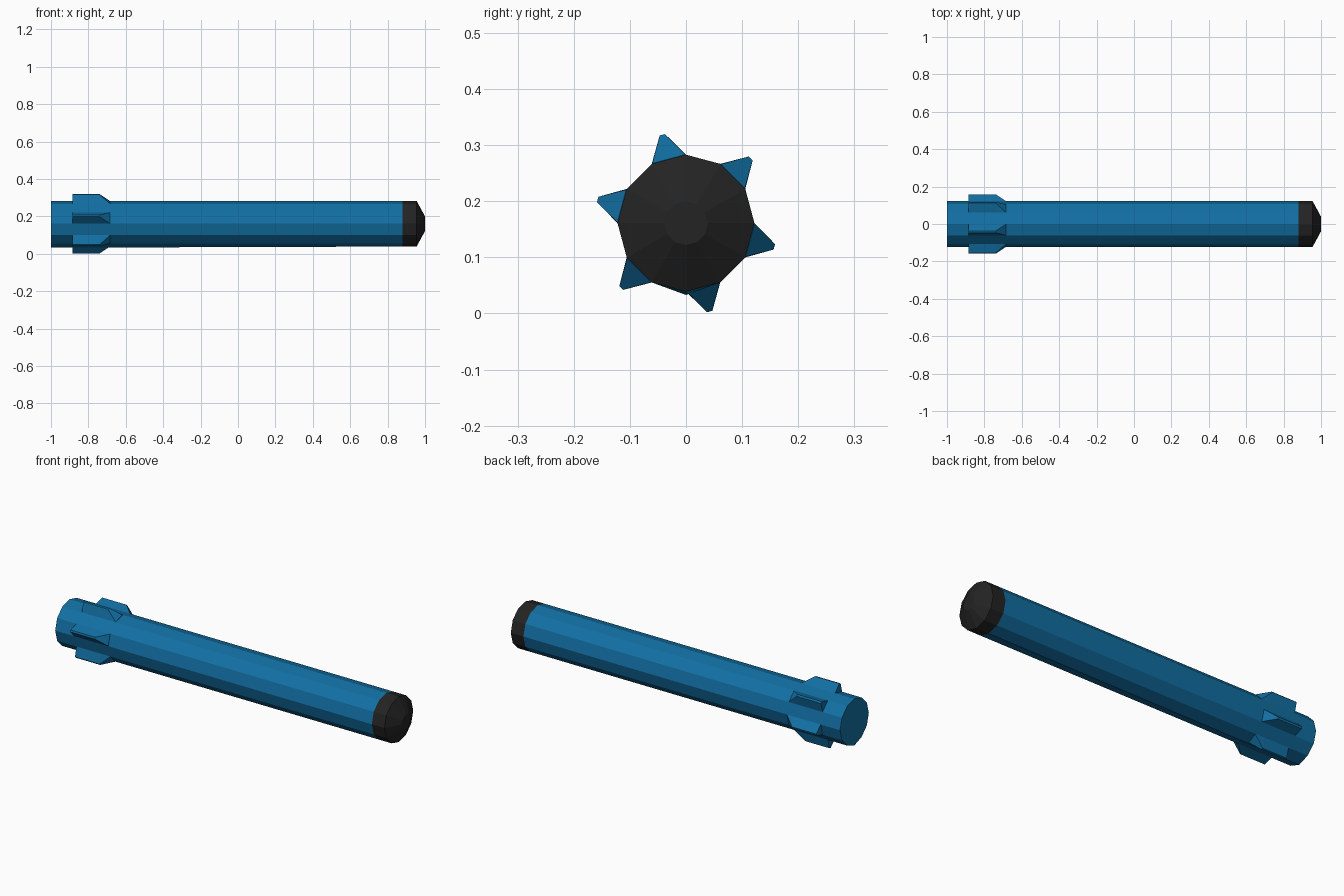
import bpy, bmesh, math
from mathutils import Vector

cube = bpy.data.objects.get("Cube")
if cube:
    bpy.data.objects.remove(cube, do_unlink=True)

SIDES = 12
RADIUS = 0.122
AXIS_Z = 0.161


def make_material(name, colour):
    mat = bpy.data.materials.new(name)
    mat.use_nodes = True
    mat.diffuse_color = (*colour, 1)
    mat.node_tree.nodes["Principled BSDF"].inputs["Base Color"].default_value = (*colour, 1)
    return mat


blue = make_material("body_blue", (0.006, 0.16, 0.37))
black = make_material("nose_black", (0.017, 0.017, 0.017))


def loft(name, rings, mat):
    """Skin a closed solid through rings of points."""
    bm = bmesh.new()
    loops = [[bm.verts.new(p) for p in ring] for ring in rings]
    count = len(loops[0])
    for a, b in zip(loops, loops[1:]):
        for i in range(count):
            j = (i + 1) % count
            bm.faces.new((a[i], a[j], b[j], b[i]))
    bm.faces.new(loops[0])
    bm.faces.new(loops[-1])
    bmesh.ops.recalc_face_normals(bm, faces=bm.faces)
    mesh = bpy.data.meshes.new(name)
    bm.to_mesh(mesh)
    bm.free()
    mesh.materials.append(mat)
    obj = bpy.data.objects.new(name, mesh)
    bpy.context.collection.objects.link(obj)
    return obj


def ring(x, radius):
    angles = [math.tau * i / SIDES for i in range(SIDES)]
    return [Vector((x, radius * math.cos(a), AXIS_Z + radius * math.sin(a))) for a in angles]


# Shaft, with its lowest edge sagging slightly toward the tail
tail = ring(-1, RADIUS)
tail[SIDES * 3 // 4].z -= 0.006
loft("shaft", [tail, ring(0.88, RADIUS)], blue)

# Bevelled nose cap
loft("nose_cap", [ring(0.88, RADIUS), ring(0.955, RADIUS), ring(1, 0.039)], black)


# Fins: wedge sections on every second facet, sloping down at the front
def fin_section(x, height, tip_half, angle):
    out = Vector((0, math.cos(angle), math.sin(angle)))
    side = Vector((0, -math.sin(angle), math.cos(angle)))
    centre = Vector((x, 0, AXIS_Z))
    base = RADIUS * math.cos(math.pi / SIDES)
    half = RADIUS * math.sin(math.pi / SIDES)
    return [centre + out * r + side * s for r, s in
            ((base, -half), (height, -tip_half), (height, tip_half), (base, half))]


for k in range(6):
    angle = math.radians(45 + 60 * k)
    loft(f"tail_fin_{k + 1}",
         [fin_section(-0.885, 0.163, 0.005, angle),
          fin_section(-0.74, 0.163, 0.005, angle),
          fin_section(-0.685, 0.1185, 0.03, angle)], blue)
